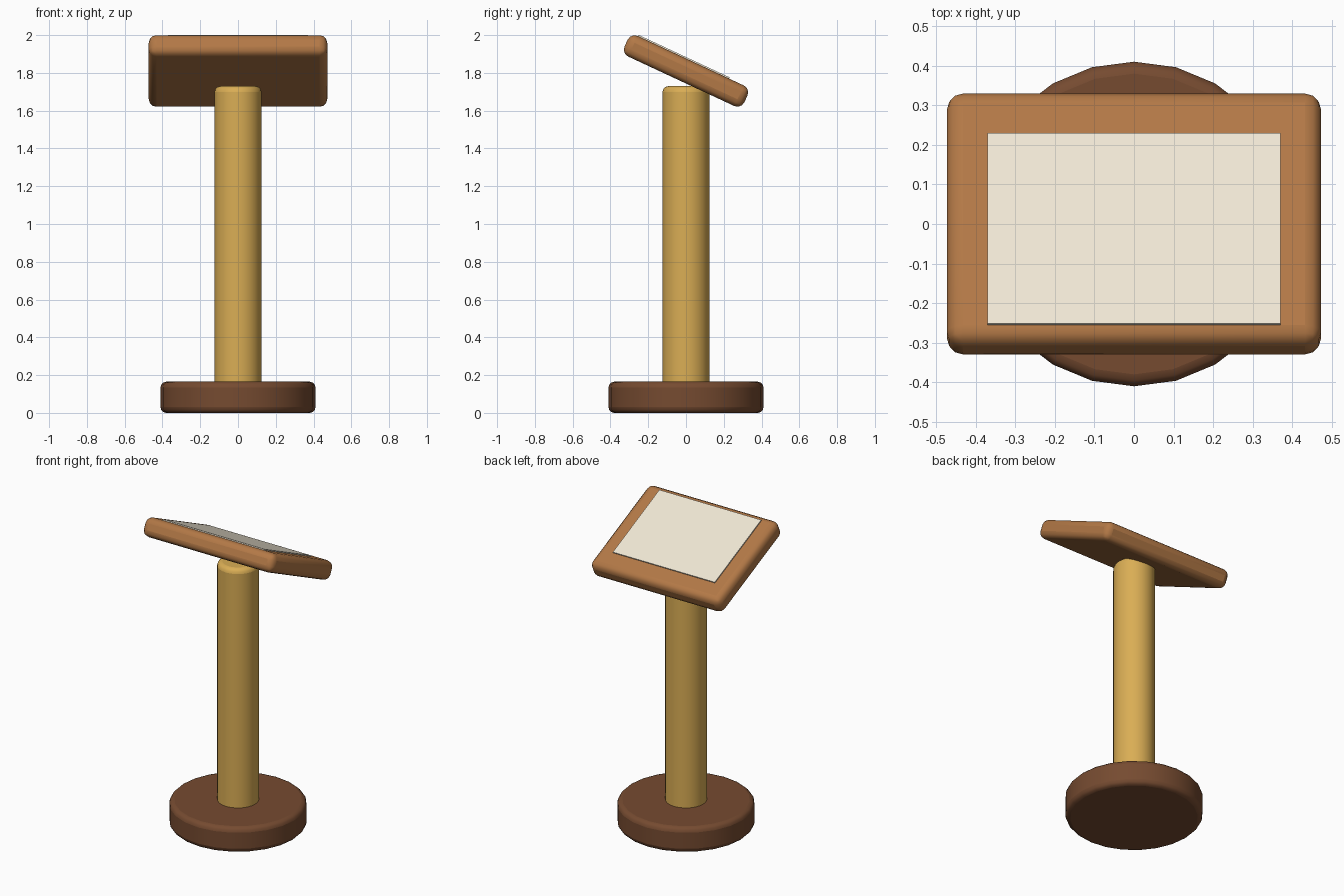
import bpy
from math import radians
from mathutils import Matrix, Vector

if "Cube" in bpy.data.objects:
    bpy.data.objects.remove(bpy.data.objects["Cube"])

TILT = radians(-25)
DESK_CENTRE = Vector((0, 0, 1.81))


def finish(obj, name, colour, bevel=0.0):
    obj.name = name
    mat = bpy.data.materials.new(name + "_colour")
    mat.diffuse_color = (*colour, 1)
    mat.use_nodes = True
    mat.node_tree.nodes["Principled BSDF"].inputs["Base Color"].default_value = mat.diffuse_color
    obj.data.materials.append(mat)
    if bevel:
        mod = obj.modifiers.new("rounding", 'BEVEL')
        mod.width = bevel
        mod.segments = 3
        mod.limit_method = 'ANGLE'
        mod.angle_limit = radians(40)
        bpy.ops.object.shade_smooth_by_angle(angle=radians(40))
    return obj


def cylinder(name, radius, z0, z1, colour, bevel):
    bpy.ops.mesh.primitive_cylinder_add(vertices=24, radius=radius, depth=z1 - z0,
                                        location=(0, 0, (z0 + z1) / 2))
    return finish(bpy.context.object, name, colour, bevel)


def tilted_box(name, size, offset, colour, bevel=0.0):
    # offset is measured in the tilted frame of the desk
    rot = Matrix.Rotation(TILT, 3, 'X')
    bpy.ops.mesh.primitive_cube_add(size=1, location=DESK_CENTRE + rot @ Vector(offset),
                                    rotation=(TILT, 0, 0))
    obj = bpy.context.object
    obj.scale = size
    bpy.ops.object.transform_apply(location=False, rotation=False, scale=True)
    return finish(obj, name, colour, bevel)


# Round foot and column
cylinder("base", 0.41, 0.0, 0.165, (0.18, 0.07, 0.03), 0.03)
cylinder("post", 0.124, 0.12, 1.73, (0.70, 0.42, 0.09), 0.03)

# Sloping reading board with a sheet on top
tilted_box("desk_board", (0.945, 0.70, 0.12), (0, 0, 0), (0.45, 0.19, 0.062), 0.04)
tilted_box("sheet", (0.74, 0.532, 0.012), (0, -0.043, 0.061), (0.87, 0.80, 0.66))
